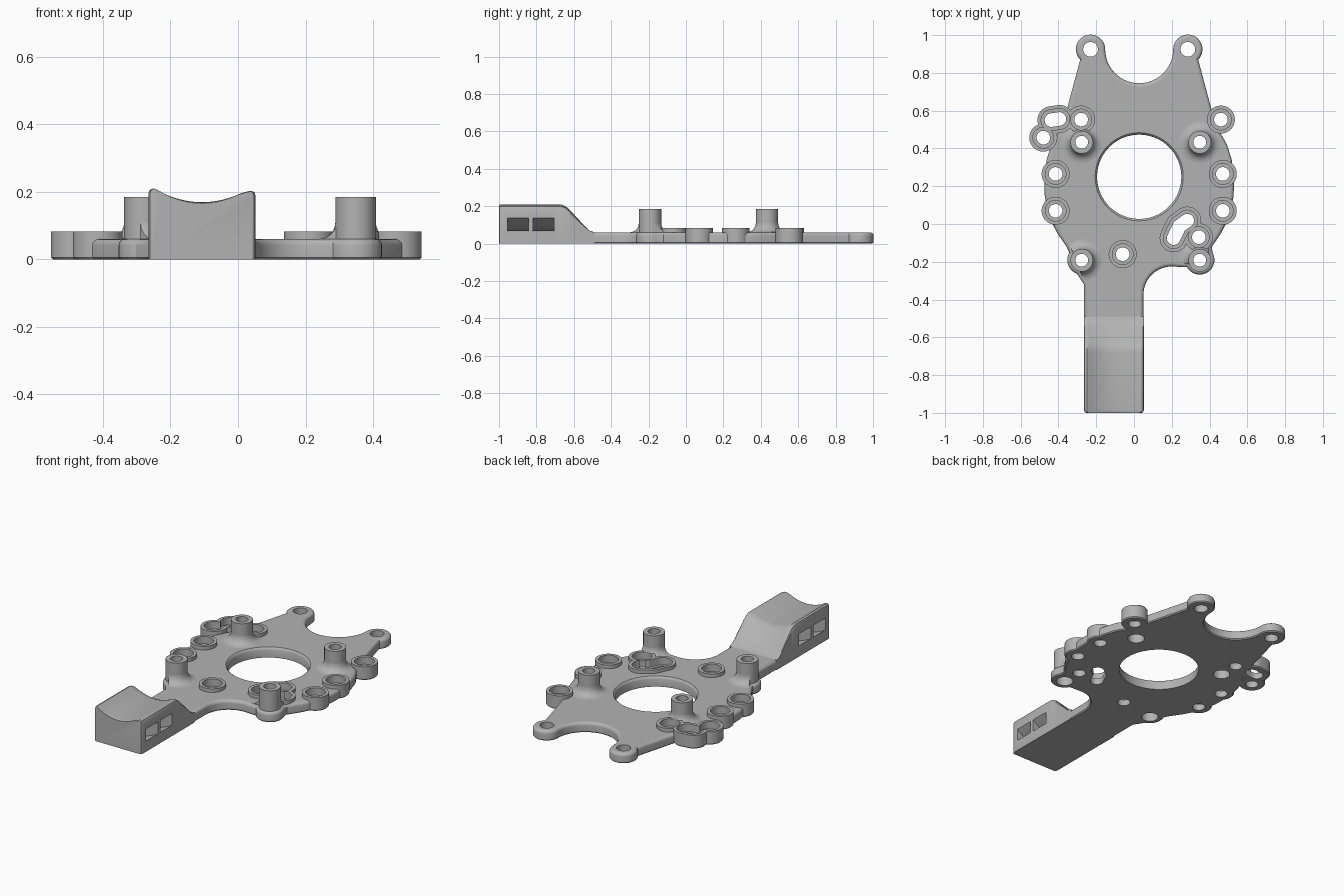
import bpy, bmesh
from math import sin, cos, pi, radians, atan2
from mathutils import Vector

if "Cube" in bpy.data.objects:
    bpy.data.objects.remove(bpy.data.objects["Cube"], do_unlink=True)

grey = bpy.data.materials.new("matte grey")
grey.use_nodes = True
grey.diffuse_color = (0.45, 0.45, 0.45, 1)
grey.node_tree.nodes["Principled BSDF"].inputs["Base Color"].default_value = grey.diffuse_color

MID = 0.0275      # symmetry line of the plate
THICK = 0.06      # plate thickness


def loft(name, rings):
    """Skin a list of equal-length point rings and cap both ends."""
    bm = bmesh.new()
    loops = [[bm.verts.new(p) for p in ring] for ring in rings]
    n = len(loops[0])
    for low, high in zip(loops, loops[1:]):
        for i in range(n):
            j = (i + 1) % n
            bm.faces.new((low[i], low[j], high[j], high[i]))
    bm.faces.new(loops[0])
    bm.faces.new(loops[-1])
    bmesh.ops.recalc_face_normals(bm, faces=bm.faces)
    mesh = bpy.data.meshes.new(name)
    bm.to_mesh(mesh)
    bm.free()
    mesh.materials.append(grey)
    ob = bpy.data.objects.new(name, mesh)
    bpy.context.collection.objects.link(ob)
    return ob


def arc(x, y, r, start, end, n=14):
    angles = [radians(start + (end - start) * i / n) for i in range(n + 1)]
    return [(x + r * cos(a), y + r * sin(a)) for a in angles]


def capsule(a, b, r, n=20):
    """Outline round two points; a circle when they coincide."""
    turn = atan2(b[1] - a[1], b[0] - a[0])
    pts = []
    for c, base in ((a, turn + pi / 2), (b, turn - pi / 2)):
        for i in range(n):
            t = base + pi * (i + 0.5) / n
            pts.append((c[0] + r * cos(t), c[1] + r * sin(t)))
    return pts


def inset(pts, d):
    """Shift a clockwise outline inward by d."""
    out = []
    for i, p in enumerate(pts):
        p = Vector(p)
        e1 = (p - Vector(pts[i - 1])).normalized()
        e2 = (Vector(pts[(i + 1) % len(pts)]) - p).normalized()
        n1, n2 = Vector((e1.y, -e1.x)), Vector((e2.y, -e2.x))
        out.append(tuple(p + (n1 + n2) * (d / (1 + n1.dot(n2)))))
    return out


def at(pts, z):
    return [(x, y, z) for x, y in pts]


def prism(name, pts, z0, z1):
    return loft(name, [at(pts, z0), at(pts, z1)])


def turned(name, c, profile):
    return loft(name, [at(capsule(c, c, r), z) for r, z in profile])


def boolean(ob, others, operation="DIFFERENCE"):
    for other in others:
        mod = ob.modifiers.new("cut", "BOOLEAN")
        mod.operation = operation
        mod.solver = "EXACT"
        mod.object = other
    bpy.context.view_layer.update()
    deps = bpy.context.evaluated_depsgraph_get()
    mesh = bpy.data.meshes.new_from_object(ob.evaluated_get(deps))
    ob.modifiers.clear()
    ob.data = mesh


# Plate outline, clockwise from the notch at the back
half = arc(MID, 0.925, 0.18, -90, 0) + arc(MID + 0.2575, 0.925, 0.0775, 180, -45, 24)[1:]
half += [(MID + x, y) for x, y in (
    (0.382, 0.61), (0.42, 0.5), (0.465, 0.42), (0.49, 0.34), (0.5025, 0.25),
    (0.5, 0.15), (0.48, 0.04), (0.4325, -0.05), (0.385, -0.12))]
left_half = [(2 * MID - x, y) for x, y in half]
outline = half + arc(0.348, -0.19, 0.078, 30, -150)
outline += arc(0.2, -0.375, 0.15, 90, 180)
outline += [(0.05, -0.52), (-0.265, -0.52), (-0.265, -0.32)]
outline += arc(-0.275, -0.19, 0.078, 250, 150) + left_half[:0:-1]

# Plate with a chamfered underside and rounded top edge
R = 0.018
rings = [at(inset(outline, 0.006), 0), at(outline, 0.006)]
for k in range(5):
    t = k * pi / 8
    rings.append(at(inset(outline, R * (1 - cos(t))), THICK - R + R * sin(t)))
rings.append(at(inset(outline, R + 0.004), THICK))
plate = loft("base_plate", rings)
parts = [plate]
cutters = []

# Screw bosses: single ones and slotted ones
bosses = [(p, p) for p in (
    (-0.28, 0.553), (-0.48, 0.457), (-0.415, 0.265), (-0.415, 0.07),
    (0.46, 0.553), (0.47, 0.265), (0.47, 0.07), (-0.06, -0.16), (0.343, -0.07))]
bosses += [((-0.437, 0.55), (-0.395, 0.556)),
           ((0.21, -0.075), (0.24, -0.012)), ((0.24, -0.012), (0.282, 0.018))]
for a, b in bosses:
    parts.append(loft("screw_boss", [at(capsule(a, b, r), z) for r, z in
                                     ((0.068, 0), (0.074, 0.006), (0.074, 0.082))]))
    cutters.append(prism("hole_cutter", capsule(a, b, 0.036), -0.1, 0.3))
    cutters.append(prism("recess_cutter", capsule(a, b, 0.055), 0.038, 0.3))

# Standoff posts, with a flared foot trimmed to the plate
trim = prism("trim_helper", inset(outline, R), -0.1, 0.3)
posts = [(x, y) for x in (-0.277, 0.348) for y in (-0.192, 0.433)]
for c in posts:
    parts.append(turned("standoff_post", c, ((0.06, 0.03), (0.06, 0.185))))
    curve = [(0.11 - 0.05 * sin(t * pi / 12), 0.11 - 0.05 * cos(t * pi / 12)) for t in range(7)]
    foot = turned("post_foot", c, [(0.11, 0.04)] + curve)
    boolean(foot, [trim], "INTERSECT")
    parts.append(foot)
    cutters.append(turned("post_cutter", c, ((0.047, -0.1), (0.047, 0.1), (0.034, 0.1001), (0.034, 0.3))))

# Ear holes and the large rounded centre opening
for side in (-1, 1):
    c = (MID + side * 0.2575, 0.925)
    cutters.append(turned("ear_cutter", c, ((0.039, -0.1), (0.039, 0.3))))
opening = loft("opening_cutter", [at(capsule((MID, 0.25), (MID, 0.25), r, 40), z) for r, z in
                                  ((0.223, -0.1), (0.223, 0.046), (0.227, 0.055), (0.234, 0.0605), (0.234, 0.3))])
cutters.append(opening)

for ob in parts:
    boolean(ob, cutters)

# Handle block: saddle-shaped top, sloping down to the plate
LEFT, RIGHT = -0.265, 0.052
top = [(LEFT, 0.195), (LEFT + 0.004, 0.206), (LEFT + 0.015, 0.21), (LEFT + 0.027, 0.205)]
cx, hw = (LEFT + RIGHT) / 2, (RIGHT - LEFT) / 2
for i in range(1, 16):
    u = -0.83 + 1.66 * i / 16
    top.append((cx + hw * u, 0.169 + 0.05 * u * u))
top += [(RIGHT - 0.027, 0.2), (RIGHT - 0.015, 0.203), (RIGHT - 0.004, 0.199), (RIGHT, 0.188)]


def section(y, blend, narrow=0.0):
    def squeeze(x):
        return cx + (x - cx) * (1 - narrow)
    ring = [(squeeze(x), y, THICK + (z - THICK) * blend) for x, z in top]
    return ring + [(squeeze(RIGHT), y, 0), (squeeze(LEFT), y, 0)]


stations = [(-1, 0.97, 0.07), (-0.996, 0.99, 0.025), (-0.985, 1, 0), (-0.68, 1, 0),
            (-0.66, 0.98, 0), (-0.64, 0.91, 0), (-0.62, 0.79, 0), (-0.54, 0.21, 0),
            (-0.515, 0.06, 0), (-0.49, 0, 0)]
block = loft("handle_block", [section(*s) for s in stations])

# Curved strap channels running across the block
channels = []
for y0, y1 in ((-0.955, -0.842), (-0.818, -0.705)):
    rings = []
    for i in range(17):
        u = -1.15 + 2.3 * i / 16
        x, dip = cx + hw * u, 1 - u * u
        low, high = 0.065 - 0.045 * dip, 0.137 - 0.07 * dip
        rings.append([(x, y0, low), (x, y1, low), (x, y1, high), (x, y0, high)])
    channels.append(loft("channel_cutter", rings))
boolean(block, channels)
parts.append(block)

for helper in cutters + channels + [trim]:
    bpy.data.objects.remove(helper, do_unlink=True)

# Smooth the round surfaces, keep the crisp edges
for ob in bpy.context.view_layer.objects:
    ob.select_set(ob in parts)
bpy.context.view_layer.objects.active = plate
bpy.ops.object.shade_smooth_by_angle(angle=radians(28))
